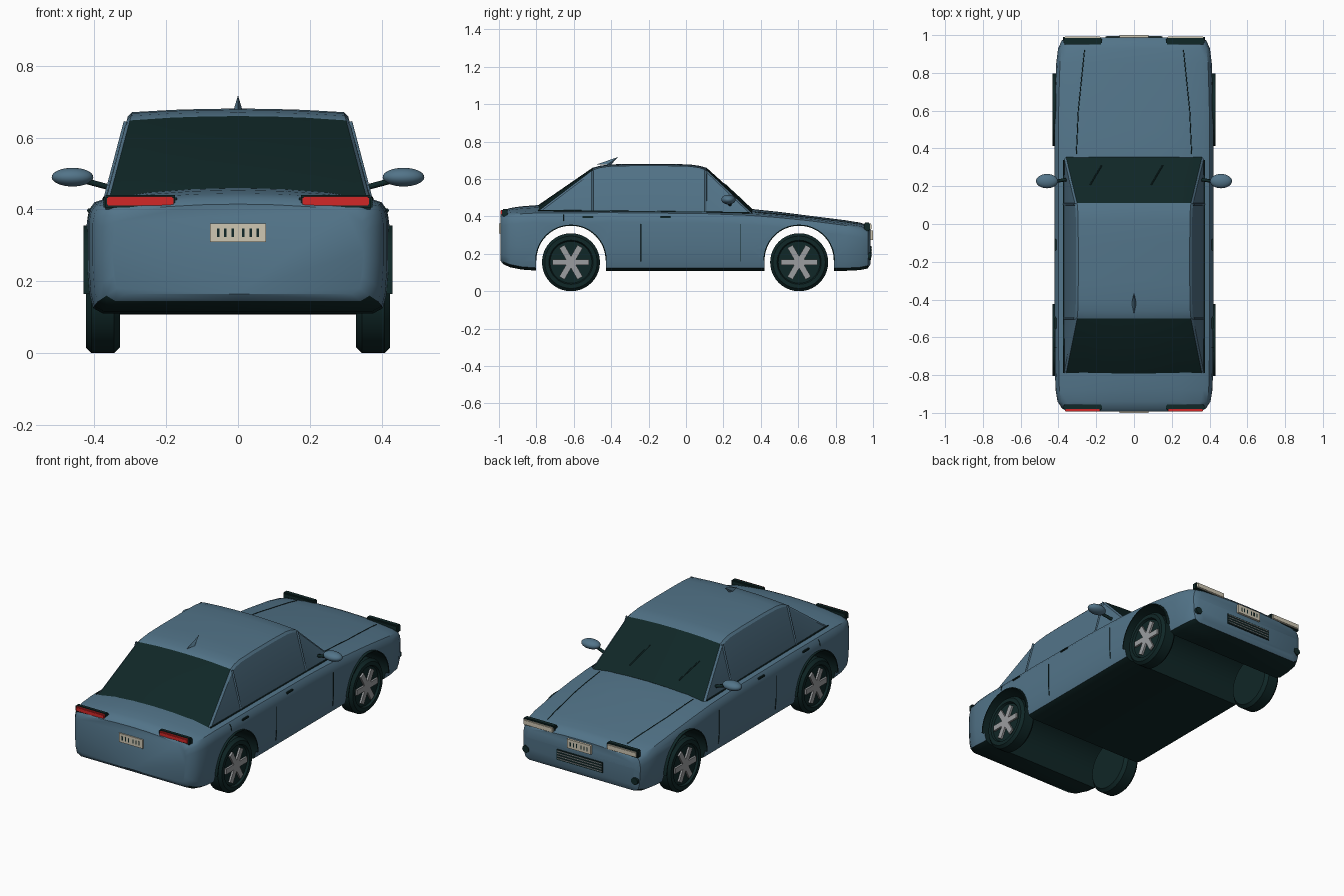
import bpy, bmesh, math
from mathutils import Vector, Matrix
from mathutils.bvhtree import BVHTree

if "Cube" in bpy.data.objects:
    bpy.data.objects.remove(bpy.data.objects["Cube"])


def material(name, r, g, b):
    m = bpy.data.materials.new(name)
    m.use_nodes = True
    m.diffuse_color = (r, g, b, 1)
    m.node_tree.nodes["Principled BSDF"].inputs["Base Color"].default_value = (r, g, b, 1)
    return m


PAINT = material("blue paint", .085, .175, .25)
DARK = material("dark glass and rubber", .005, .02, .02)
RED = material("red lens", .65, .02, .02)
CREAM = material("cream lens and plate", .62, .57, .45)
GREY = material("grey alloy", .33, .34, .35)


def finish(name, bm, mats, angle=.6):
    bmesh.ops.recalc_face_normals(bm, faces=bm.faces)
    me = bpy.data.meshes.new(name)
    bm.to_mesh(me)
    bm.free()
    for m in mats:
        me.materials.append(m)
    me.shade_smooth()
    me.set_sharp_from_angle(angle=angle)
    ob = bpy.data.objects.new(name, me)
    bpy.context.collection.objects.link(ob)
    return ob


def box(name, loc, size, mat, bevel=0):
    bm = bmesh.new()
    bmesh.ops.create_cube(bm, size=1, matrix=Matrix.Translation(loc) @ Matrix.Diagonal((*size, 1)))
    if bevel:
        bmesh.ops.bevel(bm, geom=bm.edges[:], offset=bevel, segments=2, affect='EDGES')
    return finish(name, bm, [mat])


def loft(sections):
    """Skin mirrored half sections (x, y, z) into one closed solid."""
    bm = bmesh.new()
    rings = []
    for half in sections:
        other = [(-x, y, z) for x, y, z in reversed(half) if x > 0]
        rings.append([bm.verts.new(p) for p in half + other])
    n = len(rings[0])
    for a, b in zip(rings, rings[1:]):
        for i in range(n):
            j = (i + 1) % n
            bm.faces.new((a[i], a[j], b[j], b[i]))
    bm.faces.new(rings[0])
    bm.faces.new(rings[-1])
    return bm


def line(name, pts, radius, mat):
    cu = bpy.data.curves.new(name, 'CURVE')
    cu.dimensions = '3D'
    cu.bevel_depth = radius
    cu.bevel_resolution = 1
    sp = cu.splines.new('POLY')
    sp.points.add(len(pts) - 1)
    for p, q in zip(sp.points, pts):
        p.co = (*q, 1)
    cu.materials.append(mat)
    ob = bpy.data.objects.new(name, cu)
    bpy.context.collection.objects.link(ob)


def projected(tree, a, b, direction, n=14):
    """Points from a to b dropped onto a surface along a direction."""
    a, b, d = Vector(a), Vector(b), Vector(direction)
    hits = [tree.ray_cast(a.lerp(b, i / n), d)[0] for i in range(n + 1)]
    return [h for h in hits if h]


# Lower body: y, half width, underside, shoulder, centre height
STATIONS = [
    (-.993, .35, .165, .395, .415), (-.978, .38, .145, .412, .432), (-.94, .405, .128, .42, .445),
    (-.88, .415, .116, .424, .454), (-.8, .418, .11, .428, .46), (-.4, .42, .108, .43, .46),
    (.1, .42, .108, .425, .45), (.35, .42, .108, .415, .44), (.5, .42, .108, .403, .424),
    (.65, .418, .108, .388, .405), (.85, .412, .109, .362, .38), (.93, .402, .113, .348, .367),
    (.972, .382, .122, .335, .354), (.987, .352, .145, .318, .336)]


def body_half(y, w, zb, zs, zc):
    c = zc - zs
    return [(0, y, zb), (w * .9, y, zb), (w * .965, y, zb + .015), (w * .988, y, zb + .05),
            (w, y, zb + .12), (w, y, zs - .06), (w - .006, y, zs - .03), (w - .02, y, zs - .01),
            (w - .05, y, zs), (w * .6, y, zs + c * .6), (w * .3, y, zs + c * .9), (0, y, zc)]


body = finish("body", loft([body_half(*s) for s in STATIONS]), [PAINT, DARK])

# Wheel arch cutters running across the car
AXLES = {"rear": -.615, "front": .605}
AXLE_Z, ARCH_R = .165, .186
for name, y0 in AXLES.items():
    bm = bmesh.new()
    arc = [(y0 + ARCH_R * math.cos(math.pi * i / 32), AXLE_Z + ARCH_R * math.sin(math.pi * i / 32))
           for i in range(33)]
    outline = [(y0 + ARCH_R, -.1)] + arc + [(y0 - ARCH_R, -.1)]
    f = bm.faces.new([bm.verts.new((-.6, y, z)) for y, z in outline])
    new = bmesh.ops.extrude_face_region(bm, geom=[f])["geom"]
    bmesh.ops.translate(bm, vec=(1.2, 0, 0), verts=[v for v in new if isinstance(v, bmesh.types.BMVert)])
    cutter = finish(name + "_arch_cutter", bm, [DARK])
    cutter.hide_render = True
    cutter.hide_set(True)
    mod = body.modifiers.new(name + " arch", 'BOOLEAN')
    mod.object = cutter
    mod.solver = 'EXACT'
deps = bpy.context.evaluated_depsgraph_get()
body_mesh = bpy.data.meshes.new_from_object(body.evaluated_get(deps))
body.modifiers.clear()
body.data = body_mesh
for m in [o for o in bpy.data.objects if o.name.endswith("cutter")]:
    bpy.data.objects.remove(m)
body_mesh.materials.clear()
for m in (PAINT, DARK):
    body_mesh.materials.append(m)
for p in body_mesh.polygons:
    c = p.center
    in_arch = any(abs(c.y - y) < ARCH_R + .001 and math.hypot(c.y - y, max(c.z - AXLE_Z, 0)) < ARCH_R + .001
                  for y in AXLES.values())
    p.material_index = int(p.normal.z < -.6 or (in_arch and abs(p.normal.x) < .3))
body_mesh.set_sharp_from_angle(angle=.6)

# Cabin: y, side height, crown
ROOF = [(-.795, .425, .032), (-.5, .648, .012), (-.46, .661, .01), (-.41, .668, .01), (-.3, .671, .01),
        (-.1, .671, .01), (.02, .668, .01), (.07, .661, .01), (.11, .648, .012), (.355, .415, .025)]


def cabin_half(y, h, c):
    x = .37 - max(h - .43, 0) * .27
    return [(0, y, .37), (.372, y, .37), (.372, y, min(.425, h - .012)), (x + .002, y, h - .012),
            (x - .01, y, h), (x * .6, y, h + c * .64), (x * .3, y, h + c * .91), (0, y, h + c)]


bm = loft([cabin_half(*s) for s in ROOF])
bm.normal_update()
bmesh.ops.recalc_face_normals(bm, faces=bm.faces)
for f in bm.faces:
    c = f.calc_center_median()
    roof = -.5 < c.y < .11 and f.normal.z > .45
    pillar = abs(c.x) > .3 and .25 < f.normal.z < .75 and abs(f.normal.x) > .3
    f.material_index = 0 if roof or pillar else 1
cabin_tree = BVHTree.FromBMesh(bm)
cabin = finish("cabin", bm, [PAINT, DARK], .4)

bm = bmesh.new()
bm.from_mesh(body_mesh)
body_tree = BVHTree.FromBMesh(bm)
bm.free()

for side, s in (("left", 1), ("right", -1)):
    # Window pillars and belt trim
    for n, y in (("rear", -.5), ("front", .105)):
        line(f"{side}_{n}_pillar", [(s * .371, y, .425), (s * .313, y, .645)], .006, PAINT)
    line(side + "_belt_trim", [(s * .373, -.79, .432), (s * .373, .34, .42)], .004, DARK)
    # Door seams, fuel seam and handles
    for n, y, lo, hi in (("rear_door", -.24, .16, .36), ("front_door", .29, .16, .36), ("trunk", -.655, .375, .41)):
        line(f"{side}_{n}_seam", projected(body_tree, (s, y, lo), (s, y, hi), (-s, 0, 0)), .0025, DARK)
    for n, y in (("rear", -.525), ("front", -.11)):
        box(f"{side}_{n}_handle", (s * .414, y, .397), (.014, .06, .011), DARK, .003)
    # Bonnet seam
    line(side + "_bonnet_seam", projected(body_tree, (s * .305, .37, 1), (s * .295, .6, 1), (0, 0, -1))
         + projected(body_tree, (s * .295, .6, 1), (s * .262, .92, 1), (0, 0, -1)), .0025, DARK)
    # Door mirror on its stalk
    line(side + "_mirror_stalk", [(s * .36, .235, .462), (s * .42, .225, .478)], .009, DARK)
    bm = bmesh.new()
    bmesh.ops.create_uvsphere(bm, u_segments=24, v_segments=14, radius=1, matrix=Matrix.Translation(
        (s * .461, .227, .49)) @ Matrix.Diagonal((.058, .038, .026, 1)))
    finish(side + "_mirror", bm, [PAINT], 1)
    # Lamps in dark housings
    box(side + "_tail_housing", (s * .272, -.97, .42), (.205, .03, .04), DARK, .006)
    box(side + "_tail_lamp", (s * .272, -.984, .423), (.185, .016, .025), RED, .003)
    box(side + "_head_housing", (s * .272, .968, .345), (.205, .034, .045), DARK, .006)
    box(side + "_head_lamp", (s * .272, .985, .346), (.19, .016, .03), CREAM, .003)
    bm = bmesh.new()
    bmesh.ops.create_cone(bm, cap_ends=True, segments=16, radius1=.021, radius2=.021, depth=.03,
                          matrix=Matrix.Translation((s * .355, .975, .187)) @ Matrix.Rotation(math.pi / 2, 4, 'X'))
    finish(side + "_fog_lamp", bm, [DARK])

    for axle, y0 in AXLES.items():
        # Arch lip
        bm = bmesh.new()
        rows = []
        for i in range(33):
            a = math.pi * i / 32
            rows.append([bm.verts.new((s * x, y0 + r * math.cos(a), AXLE_Z + r * math.sin(a)))
                         for x, r in ((.39, .185), (.431, .185), (.431, .191), (.39, .191))])
        for a, b in zip(rows, rows[1:]):
            for i in range(4):
                bm.faces.new((a[i], a[i - 1], b[i - 1], b[i]))
        finish(f"{side}_{axle}_arch_lip", bm, [DARK])
        # Tyre turned from a profile, with a recessed face
        profile = [(.328, .001), (.328, .138), (.345, .155), (.408, .155), (.424, .14),
                   (.424, .118), (.412, .112), (.412, .001)]
        bm = bmesh.new()
        vs = [bm.verts.new((s * x, y0, .155 + r)) for x, r in profile]
        es = [bm.edges.new(e) for e in zip(vs, vs[1:])]
        bmesh.ops.spin(bm, geom=vs + es, cent=(0, y0, .155), axis=(1, 0, 0), angle=math.tau, steps=40)
        bmesh.ops.remove_doubles(bm, verts=bm.verts[:], dist=.0003)
        finish(f"{side}_{axle}_tyre", bm, [DARK])
        # Six spokes as three crossed bars
        bm = bmesh.new()
        for k in range(3):
            bmesh.ops.create_cube(bm, size=1, matrix=Matrix.Translation((s * .415, y0, .155)) @ Matrix.Rotation(
                k * math.pi / 3, 4, 'X') @ Matrix.Diagonal((.016, .195, .032, 1)))
        finish(f"{side}_{axle}_spokes", bm, [GREY])

# Blank plates with plain bars
for n, s, z in (("rear", -1, .335), ("front", 1, .3)):
    box(n + "_plate", (0, s * .993, z), (.156, .014, .052), CREAM)
    for i in range(6):
        box(f"{n}_plate_bar_{i}", ((i - 2.5) * .02 + (.005 if i > 2 else -.005), s * .9995, z),
            (.007, .003, .024), DARK)

# Grille with slats
box("grille", (0, .986, .212), (.3, .012, .062), DARK)
for i in range(4):
    box(f"grille_slat_{i}", (0, .991, .19 + i * .015), (.29, .008, .004), GREY)

# Wipers
for i, x in enumerate((-.233, .09)):
    line(f"wiper_{i}", projected(cabin_tree, (x, .205, 1), (x + .062, .31, 1), (0, 0, -1), 4), .004, DARK)

# Roof fin leaning forward
bm = bmesh.new()
base = [bm.verts.new(p) for p in ((0, -.478, .678), (.012, -.42, .678), (0, -.4, .678), (-.012, -.42, .678))]
tip = bm.verts.new((0, -.362, .718))
bm.faces.new(base)
for i in range(4):
    bm.faces.new((base[i - 1], base[i], tip))
finish("roof_fin", bm, [PAINT], .2)
